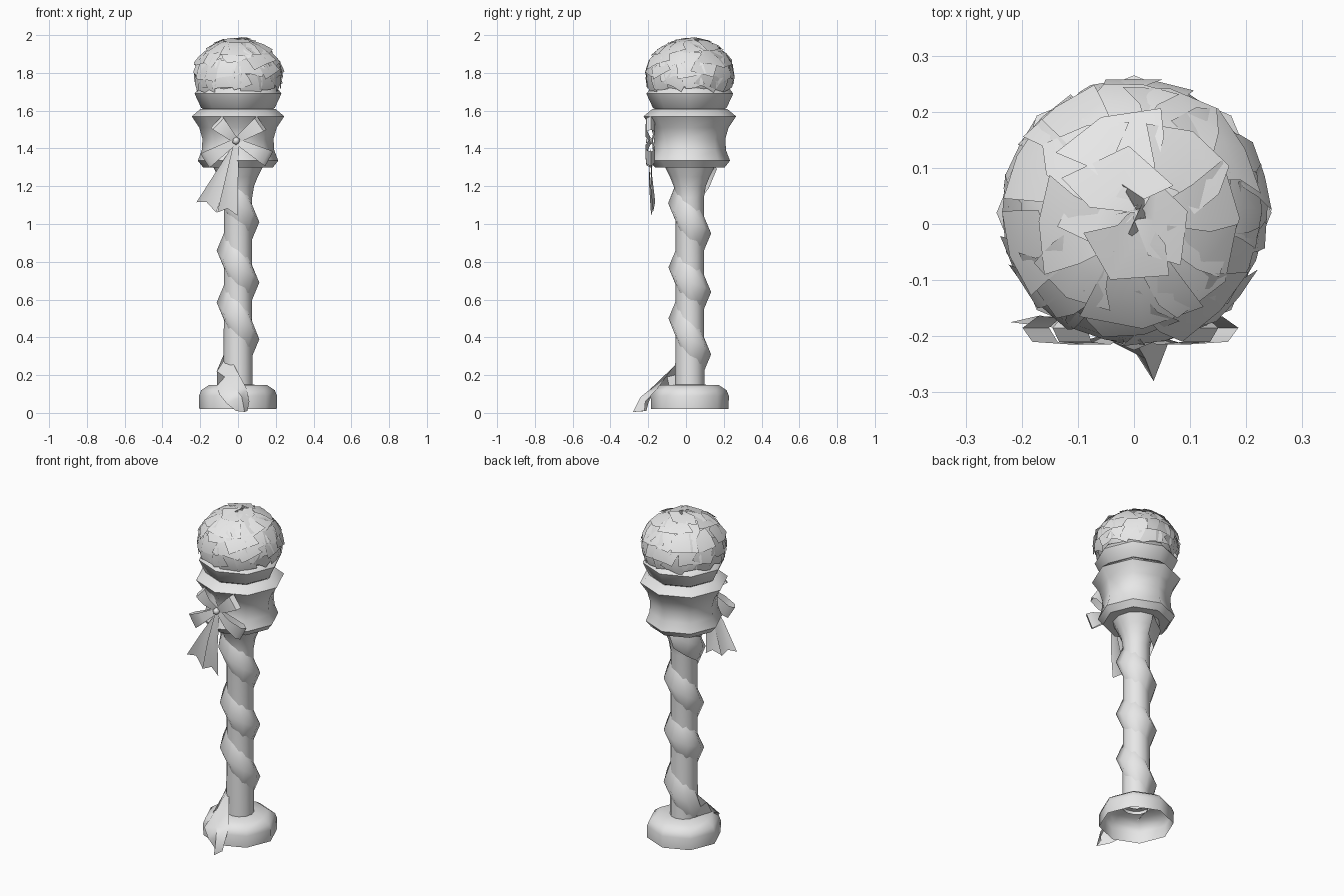
import bpy, bmesh, math, random
from math import sin, cos, pi, radians
from mathutils import Vector

cube = bpy.data.objects.get("Cube")
if cube:
    bpy.data.objects.remove(cube, do_unlink=True)

random.seed(4)
AXIS_Y = 0.02

grey = bpy.data.materials.new("plain grey")
grey.use_nodes = True
grey.diffuse_color = (0.8, 0.8, 0.8, 1)
grey.node_tree.nodes["Principled BSDF"].inputs["Base Color"].default_value = (0.8, 0.8, 0.8, 1)


def finish(name, bm, angle=40, recalc=False):
    if recalc:
        bmesh.ops.recalc_face_normals(bm, faces=bm.faces)
    mesh = bpy.data.meshes.new(name)
    bm.to_mesh(mesh)
    bm.free()
    obj = bpy.data.objects.new(name, mesh)
    bpy.context.collection.objects.link(obj)
    mesh.materials.append(grey)
    bpy.ops.object.select_all(action='DESELECT')
    obj.select_set(True)
    bpy.context.view_layer.objects.active = obj
    bpy.ops.object.shade_smooth_by_angle(angle=radians(angle))
    return obj


def grid(bm, rows):
    """Skin rows of points into quads."""
    vs = [[bm.verts.new(p) for p in row] for row in rows]
    for a, b in zip(vs, vs[1:]):
        for i in range(len(a) - 1):
            bm.faces.new((a[i], a[i + 1], b[i + 1], b[i]))


def lathe(name, profile, sides, angle=40):
    bm = bmesh.new()
    rows = [[(r * cos(2 * pi * i / sides), AXIS_Y + r * sin(2 * pi * i / sides), z)
             for i in range(sides + 1)] for r, z in profile]
    grid(bm, rows)
    bmesh.ops.remove_doubles(bm, verts=bm.verts, dist=1e-5)
    return finish(name, bm, angle)


# Base, open underneath
lathe("base", [(0.205, 0.02), (0.207, 0.09), (0.195, 0.12), (0.155, 0.147), (0.05, 0.15)], 8, 50)

# Pole with a flared top
lathe("pole", [(0.078, 0.13), (0.075, 0.5), (0.075, 1.14), (0.085, 1.2),
               (0.105, 1.25), (0.13, 1.3)], 12)

# Waisted cup with a lip
lathe("cup", [(0.1, 1.3), (0.185, 1.3), (0.213, 1.335), (0.192, 1.39), (0.188, 1.45),
              (0.205, 1.51), (0.245, 1.57), (0.197, 1.61), (0.19, 1.61)], 8, 46)

# Bowl under the petals
lathe("bowl", [(0.17, 1.6), (0.195, 1.615), (0.23, 1.69), (0.2, 1.73), (0.1, 1.75)], 8, 46)

# Flower head: round core under overlapping petals
CENTRE = Vector((0, AXIS_Y, 1.79))
RADII = Vector((0.225, 0.225, 0.19))


def dome(theta, phi, lift=1.0):
    d = Vector((sin(theta) * cos(phi), sin(theta) * sin(phi), cos(theta)))
    return CENTRE + d * RADII * lift


lathe("flower_core", [(0.215 * sin(t), 1.79 + 0.18 * cos(t))
                      for t in [radians(125 - 12.4 * i) for i in range(11)]], 16, 60)

bm = bmesh.new()
for theta, count, size in [(14, 4, 20), (36, 8, 19), (58, 11, 18), (80, 14, 17), (101, 16, 15)]:
    for k in range(count):
        t = radians(theta + random.uniform(-5, 5))
        p = 2 * pi * (k + random.uniform(-0.3, 0.3)) / count
        half = radians(size * random.uniform(0.85, 1.15))
        flare = random.uniform(0.03, 0.08) * (1.0 if theta < 95 else 0.9)
        twist = random.uniform(-0.5, 0.5)
        rows = []
        for v in (-1, 0, 1):
            row = []
            for u in (-1, 0, 1):
                # ragged outer edge, with the middle of each tip reaching furthest
                a = u * cos(twist) - v * sin(twist)
                b = u * sin(twist) + v * cos(twist)
                b += random.uniform(-0.2, 0.2)
                lift = 1.0 + flare * (0.5 + 0.5 * v) + 0.02 * abs(u)
                row.append(dome(t + half * b * 0.85, p + half * a / max(sin(t), 0.35), lift))
            rows.append(row)
        grid(bm, rows)
finish("petals", bm, 50)

# Ribbon wound round the pole, with a raised middle
HEIGHTS = [1.29, 1.2, 1.11, 1.01, 0.95, 0.86, 0.77, 0.69, 0.64, 0.585, 0.5, 0.39, 0.31, 0.22]
bm = bmesh.new()
rows = []
for i in range(2 * len(HEIGHTS) - 1):
    j = i // 2
    z = HEIGHTS[j] if i % 2 == 0 else (HEIGHTS[j] + HEIGHTS[j + 1]) / 2
    a = pi / 2 + i * pi / 4
    ridge = 0.113 + 0.03 * max(0, (z - 1.1) / 0.19)
    rows.append([(r * cos(a), AXIS_Y + r * sin(a), z + dz)
                 for r, dz in ((ridge - 0.042, 0.1), (ridge, 0.0), (ridge - 0.042, -0.1))])
grid(bm, rows)
finish("wound_ribbon", bm, 60, True)

# Loose ribbon end falling over the base
bm = bmesh.new()
grid(bm, [
    [(-0.06, 0.02, 0.3), (-0.112, 0.02, 0.22), (-0.07, 0.02, 0.13)],
    [(-0.02, -0.06, 0.25), (-0.07, -0.1, 0.19), (-0.11, -0.09, 0.145)],
    [(0.045, -0.15, 0.13), (-0.01, -0.19, 0.125), (-0.1, -0.18, 0.1)],
    [(0.06, -0.215, 0.06), (0.02, -0.24, 0.085), (-0.06, -0.2, 0.05)],
    [(0.05, -0.22, 0.01), (0.035, -0.28, 0.005), (-0.01, -0.21, 0.01)]])
finish("ribbon_end", bm, 50, True)

# Bow loops: narrow at the knot, wide at the fold
KNOT = Vector((-0.01, -0.185, 1.44))
bm = bmesh.new()
for ex, ez in [(-0.105, 0.1), (0.135, 0.095), (-0.165, -0.105), (0.175, -0.095)]:
    out = Vector((ex, 0, ez))
    side = Vector((-ez, 0, ex)).normalized()
    rows = []
    for f, depth, w in [(0.0, 0, 0.015), (0.5, -0.03, 0.03), (0.9, -0.025, 0.042),
                        (1.0, 0.0, 0.044), (0.85, 0.02, 0.04), (0.4, 0.015, 0.025), (0, 0.005, 0.015)]:
        mid = KNOT + out * f + Vector((0, depth, 0))
        rows.append([mid - side * w, mid + side * w])
    grid(bm, rows)
finish("bow_loops", bm, 50)

bm = bmesh.new()
bmesh.ops.create_icosphere(bm, subdivisions=1, radius=0.022)
bmesh.ops.translate(bm, verts=bm.verts, vec=KNOT + Vector((0, -0.008, 0)))
finish("bow_knot", bm, 60)

# Two bow tails with notched ends
bm = bmesh.new()
for left, right, y in [((-0.22, 1.115), (-0.115, 1.06), -0.175),
                       ((-0.11, 1.06), (-0.003, 1.045), -0.185)]:
    notch = ((left[0] + right[0]) / 2, (left[1] + right[1]) / 2 + 0.03)
    rows = []
    for f, fold in ((0, 0), (0.5, -0.012), (1, 0)):
        rows.append([(KNOT.x + dx + (e[0] - KNOT.x - dx) * f,
                      y + fold + (0.012 if e is notch else 0) * f,
                      1.42 + (e[1] - 1.42) * f)
                     for e, dx in ((left, -0.015), (notch, 0), (right, 0.015))])
    grid(bm, rows)
finish("bow_tails", bm, 50)
